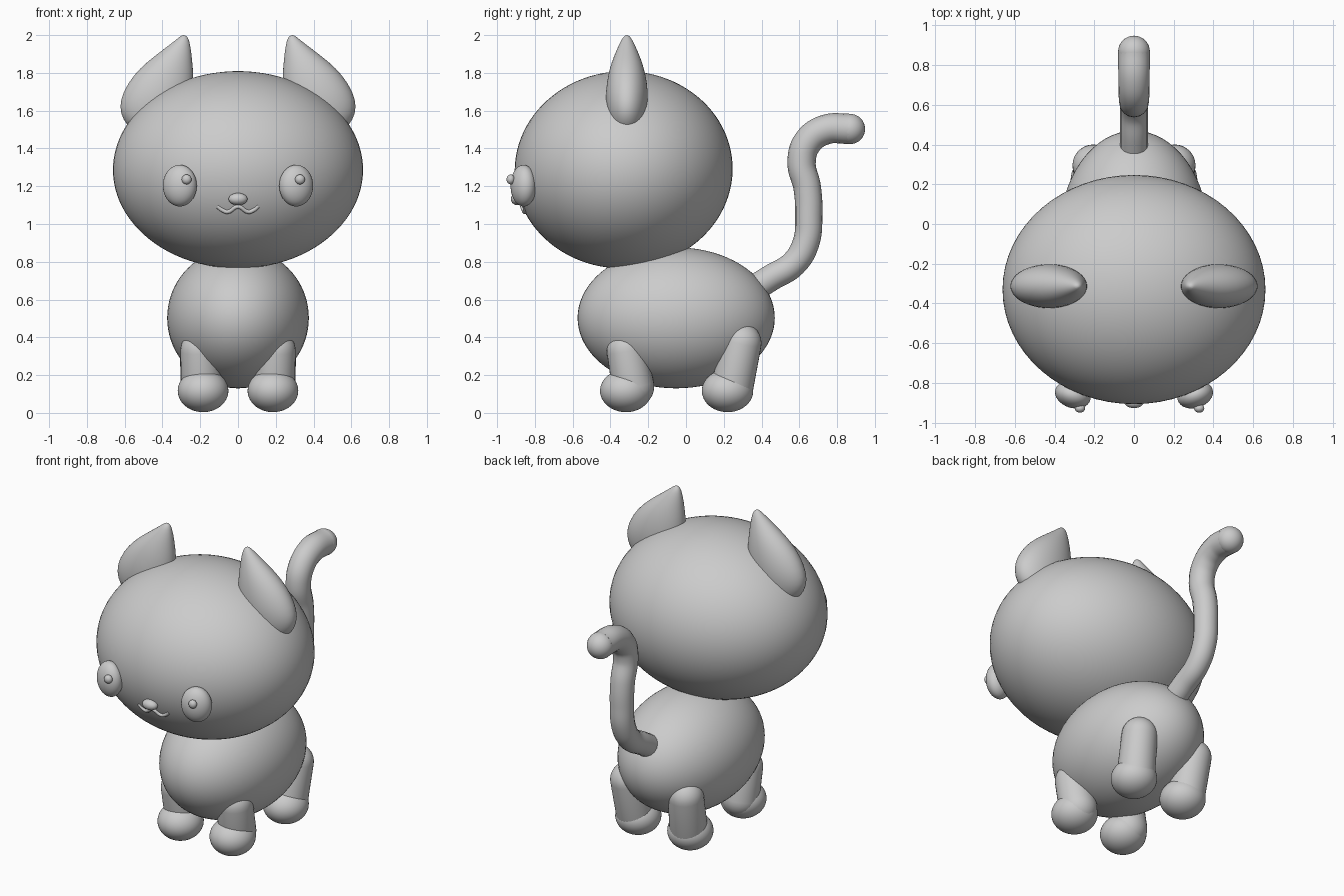
import bpy, bmesh, math
from mathutils import Vector

if "Cube" in bpy.data.objects:
    bpy.data.objects.remove(bpy.data.objects["Cube"])


def ellipsoid(name, loc, radii, rot=(0, 0, 0), seg=48, rings=32):
    bpy.ops.mesh.primitive_uv_sphere_add(segments=seg, ring_count=rings, radius=1,
                                         location=loc, rotation=rot)
    ob = bpy.context.object
    ob.name = name
    ob.scale = radii
    bpy.ops.object.shade_smooth()
    return ob


def tube(name, points, radii, res=8):
    """Smooth round tube through the points, with a radius per point."""
    cu = bpy.data.curves.new(name, 'CURVE')
    cu.dimensions = '3D'
    cu.bevel_depth = 1.0
    cu.bevel_resolution = 6
    cu.resolution_u = res
    cu.use_fill_caps = True
    sp = cu.splines.new('BEZIER')
    sp.bezier_points.add(len(points) - 1)
    for bp, p, r in zip(sp.bezier_points, points, radii):
        bp.co = p
        bp.radius = r
        bp.handle_left_type = bp.handle_right_type = 'AUTO'
    ob = bpy.data.objects.new(name, cu)
    bpy.context.collection.objects.link(ob)
    return ob


def capsule(name, a, b, ra, rb, seg=32, steps=8):
    """Tapered leg with rounded ends, from a (bottom) to b (top)."""
    a, b = Vector(a), Vector(b)
    d = b - a
    length = d.length
    q = Vector((0, 0, 1)).rotation_difference(d.normalized())
    prof = []
    for i in range(steps):
        t = -math.pi / 2 + math.pi / 2 * (i + 0.2) / (steps - 0.8)
        prof.append((ra * math.cos(t), ra * math.sin(t)))
    for i in range(steps):
        t = math.pi / 2 * i / (steps - 0.8)
        prof.append((rb * math.cos(t), length + rb * math.sin(t)))
    rings = [[a + q @ Vector((r * math.cos(k * math.tau / seg),
                              r * math.sin(k * math.tau / seg), z))
              for k in range(seg)] for r, z in prof]
    return loft(name, rings)


def loft(name, rings):
    bm = bmesh.new()
    loops = [[bm.verts.new(p) for p in ring] for ring in rings]
    n = len(loops[0])
    for lo, hi in zip(loops, loops[1:]):
        for k in range(n):
            bm.faces.new((lo[k], lo[(k + 1) % n], hi[(k + 1) % n], hi[k]))
    bm.faces.new(loops[0][::-1])
    bm.faces.new(loops[-1])
    bmesh.ops.recalc_face_normals(bm, faces=bm.faces)
    for f in bm.faces:
        f.smooth = True
    me = bpy.data.meshes.new(name)
    bm.to_mesh(me)
    bm.free()
    ob = bpy.data.objects.new(name, me)
    bpy.context.collection.objects.link(ob)
    return ob


# Head and body
ellipsoid("head", (0, -0.33, 1.287), (0.662, 0.577, 0.522), (math.radians(3), 0, 0), 64, 48)
ellipsoid("body", (0, -0.052, 0.503), (0.375, 0.522, 0.373), seg=64, rings=40)

# Ear outline: height, inner x, outer x, half thickness in y
EAR = [(1.45, 0.38, 0.50, 0.05), (1.50, 0.31, 0.565, 0.08), (1.55, 0.27, 0.61, 0.098),
       (1.62, 0.245, 0.63, 0.11), (1.70, 0.235, 0.61, 0.113), (1.79, 0.235, 0.553, 0.10),
       (1.86, 0.242, 0.48, 0.08), (1.92, 0.248, 0.40, 0.055), (1.97, 0.258, 0.335, 0.032),
       (1.99, 0.267, 0.31, 0.018), (2.0, 0.28, 0.295, 0.006)]

for side, s in (("left", -1), ("right", 1)):
    # Ears
    rings = []
    for z, xi, xo, hy in EAR:
        c, rx = (xi + xo) / 2, (xo - xi) / 2
        rings.append([Vector((s * (c + rx * math.cos(k * math.tau / 32)),
                              -0.313 + hy * math.sin(k * math.tau / 32), z))
                      for k in range(32)])
    ear = loft("ear_" + side, rings)
    sub = ear.modifiers.new("smooth", 'SUBSURF')
    sub.levels = sub.render_levels = 1

    # Legs and paws
    capsule("front_leg_" + side, (s * 0.19, -0.28, 0.14), (s * 0.2, -0.315, 0.33), 0.112, 0.105)
    ellipsoid("front_paw_" + side, (s * 0.185, -0.318, 0.117), (0.134, 0.137, 0.113))
    capsule("hind_leg_" + side, (s * 0.19, 0.245, 0.14), (s * 0.205, 0.295, 0.37), 0.112, 0.105)
    ellipsoid("hind_paw_" + side, (s * 0.185, 0.22, 0.117), (0.134, 0.136, 0.113))

    # Eyes
    ellipsoid("eye_" + side, (s * 0.308, -0.86, 1.203), (0.092, 0.066, 0.11),
              (0, 0, s * math.radians(18)), 32, 24)

# Eye highlights, both shifted to the same side
for side, x in (("left", -0.272), ("right", 0.328)):
    ellipsoid("eye_highlight_" + side, (x, -0.928, 1.236), (0.026, 0.022, 0.026), seg=24, rings=16)

# Nose and mouth
ellipsoid("nose", (0, -0.893, 1.132), (0.05, 0.034, 0.032), seg=32, rings=20)
tube("mouth", [(-0.108, -0.853, 1.093), (-0.085, -0.853, 1.075), (-0.055, -0.855, 1.064),
               (0, -0.867, 1.092), (0.055, -0.855, 1.064), (0.085, -0.853, 1.075),
               (0.108, -0.853, 1.096)], [0.011] * 7, 5)

# Tail with a rounded tip
path = [(0.37, 0.665), (0.45, 0.715), (0.57, 0.79), (0.635, 0.90), (0.65, 1.05), (0.642, 1.19),
        (0.612, 1.33), (0.645, 1.435), (0.74, 1.50), (0.865, 1.504)]
radii = [0.07, 0.07, 0.07, 0.071, 0.072, 0.073, 0.075, 0.077, 0.079, 0.08]
tube("tail", [(0, y, z) for y, z in path], radii)
ellipsoid("tail_tip", (0, 0.868, 1.503), (0.08, 0.08, 0.08), seg=32, rings=20)
